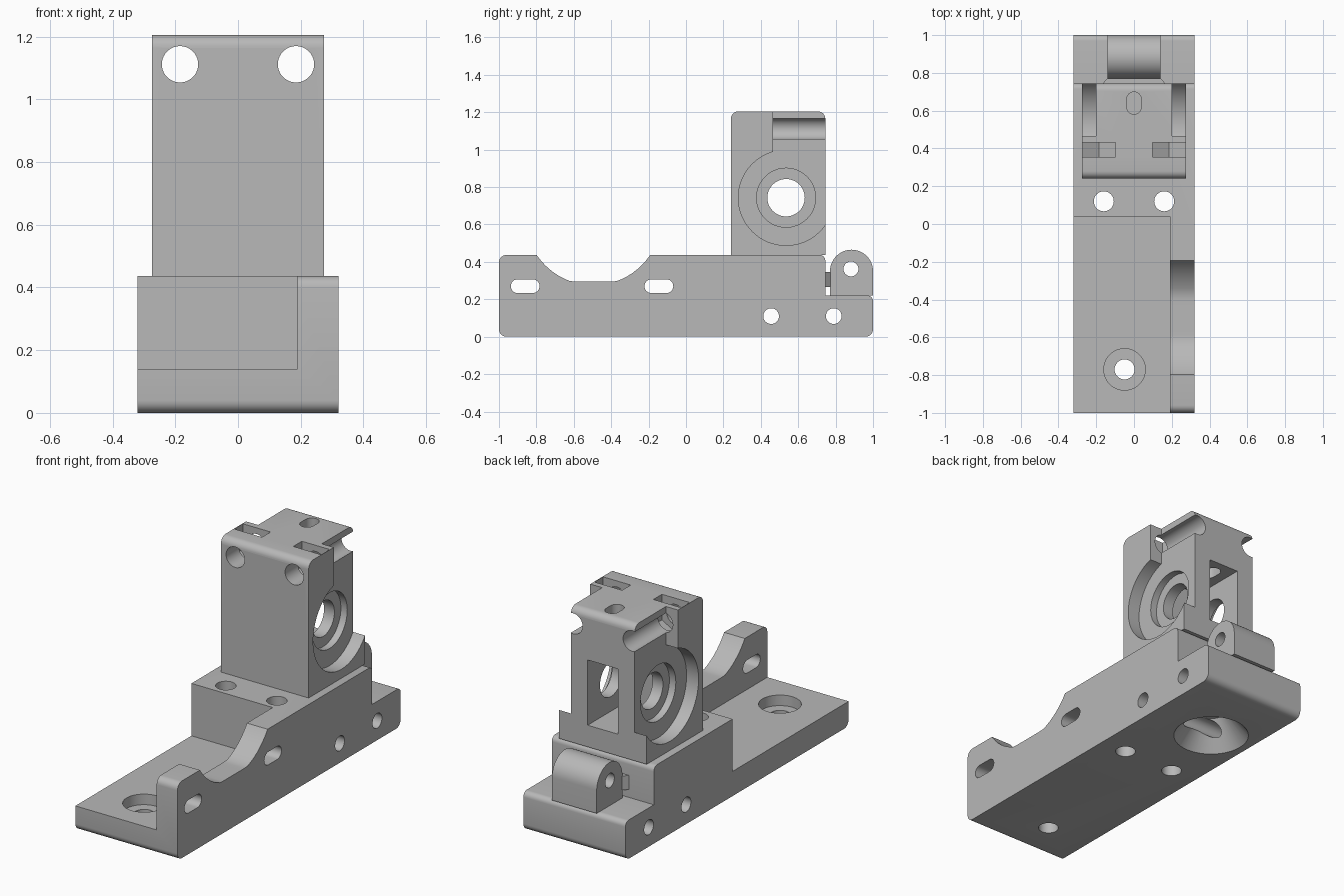
import bpy, bmesh, math
from mathutils import Vector

cube = bpy.data.objects.get("Cube")
if cube:
    bpy.data.objects.remove(cube, do_unlink=True)

grey = bpy.data.materials.new("plain_grey")
grey.use_nodes = True
COLOR = (0.48, 0.48, 0.48, 1)
grey.diffuse_color = COLOR
grey.node_tree.nodes["Principled BSDF"].inputs["Base Color"].default_value = COLOR


# Outline helpers
def circle(a, b, r, n=48, start=0.0):
    return [(a + r * math.cos(start + math.tau * i / n),
             b + r * math.sin(start + math.tau * i / n)) for i in range(n)]


def rect(a0, a1, b0, b1):
    return [(a0, b0), (a1, b0), (a1, b1), (a0, b1)]


def stadium(a, b, half, r, n=12):
    """Slot outline that is long in the first direction."""
    pts = []
    for side in (1, -1):
        for i in range(n + 1):
            t = side * math.pi / 2 * (-1) + math.pi * i / n
            if side < 0:
                t = math.pi / 2 + math.pi * i / n
            pts.append((a + side * half + r * math.cos(t), b + r * math.sin(t)))
    return pts


def rounded(corners, n=6):
    """Polygon with a fillet radius on each corner."""
    out = []
    for i, (a, b, r) in enumerate(corners):
        p = Vector((a, b))
        if r == 0:
            out.append((a, b))
            continue
        u = (Vector(corners[i - 1][:2]) - p).normalized() * r
        v = (Vector(corners[(i + 1) % len(corners)][:2]) - p).normalized() * r
        for k in range(n + 1):
            t = math.pi / 2 * k / n
            out.append(tuple(p + u * (1 - math.sin(t)) + v * (1 - math.cos(t))))
    return out


def prism(name, pts, axis, lo, hi, taper=1.0):
    """Extrude an outline along an axis; taper scales the far end."""
    place = {"x": lambda a, b, c: (c, a, b),
             "y": lambda a, b, c: (a, c, b),
             "z": lambda a, b, c: (a, b, c)}[axis]
    ca = sum(p[0] for p in pts) / len(pts)
    cb = sum(p[1] for p in pts) / len(pts)
    bm = bmesh.new()
    low = [bm.verts.new(place(a, b, lo)) for a, b in pts]
    top = [bm.verts.new(place(ca + (a - ca) * taper, cb + (b - cb) * taper, hi)) for a, b in pts]
    bm.faces.new(low)
    bm.faces.new(top)
    for i in range(len(pts)):
        j = (i + 1) % len(pts)
        bm.faces.new((low[i], low[j], top[j], top[i]))
    bmesh.ops.recalc_face_normals(bm, faces=bm.faces)
    mesh = bpy.data.meshes.new(name)
    bm.to_mesh(mesh)
    bm.free()
    mesh.materials.append(grey)
    obj = bpy.data.objects.new(name, mesh)
    bpy.context.collection.objects.link(obj)
    return obj


def cut(target, pts, axis, lo, hi, taper=1.0):
    cutter = prism("cutter", pts, axis, lo, hi, taper)
    cutter.hide_render = True
    mod = target.modifiers.new("cut", "BOOLEAN")
    mod.operation = "DIFFERENCE"
    mod.solver = "EXACT"
    mod.object = cutter
    bpy.context.view_layer.objects.active = target
    bpy.ops.object.modifier_apply(modifier=mod.name)
    bpy.data.objects.remove(cutter, do_unlink=True)


# Base: long stepped body with a low front shelf and a side wall
base = prism("base", rounded([(-1, 0, .04), (1, 0, .04), (1, .22, .03), (.745, .22, 0),
                              (.745, .437, .03), (-1, .437, .04)]), "x", -.32, .32)
cut(base, rect(-.5, .19, -1.2, .04), "z", .14, .6)
# Scoop in the side wall
cut(base, [(y, max(z, .295)) for y, z in circle(-.495, .64, .365, 72)], "x", .15, .4)
# Adjustment slots and cross holes
for y in (-.86, -.145):
    cut(base, stadium(y, .27, .04, .037), "x", .1, .4)
for y in (.455, .79):
    cut(base, circle(y, .11, .042, 32), "x", -.4, .4)
# Mounting holes
for x in (-.16, .16):
    cut(base, circle(x, .12, .053, 32), "z", -.1, .6)
cut(base, circle(-.05, -.77, .053, 32), "z", -.1, .3)
cut(base, circle(-.05, -.77, .11), "z", .08, .3)
# Funnel under the body and the feed hole above it
cut(base, circle(-.08, .545, .2), "z", -.001, .15, taper=.4)
cut(base, circle(0, .53, .045, 32), "z", .1, .6)

# Tower: upright block that carries the bearings
tower = prism("tower", rounded([(.24, .437, 0), (.745, .437, 0), (.745, 1.205, .04),
                                (.24, 1.205, .04)]), "x", -.275, .275)
for s in (-1, 1):
    def side_cut(pts, inner, outer):
        cut(tower, pts, "x", *sorted((s * inner, s * outer)))
    side_cut(circle(.535, .743, .255, 64), .2, .4)
    side_cut(rect(.465, .9, .743, 1.4), .2, .4)
    side_cut(circle(.535, .743, .158), .16, .25)
    # Screw holes and nut traps
    cut(tower, circle(s * .185, 1.112, .058, 40), "y", .1, .9)
    cut(tower, [(s * .185 - .087, 1.4), (s * .185 - .087, 1.06), (s * .185, 1.01),
                (s * .185 + .087, 1.06), (s * .185 + .087, 1.4)], "y", .355, .432)
# Axle bore, rear window, feed holes
cut(tower, circle(.535, .743, .1), "x", -.5, .5)
cut(tower, rect(-.095, .095, .56, .93), "y", .42, .9)
cut(tower, [(x, y) for y, x in stadium(.64, 0, .02, .039)], "z", .8, 1.4)
cut(tower, circle(0, .53, .045, 32), "z", .3, .7)

# Hinge lug on the rear ledge
arch = [(.77, .22), (1, .22)] + [(.885 + .115 * math.cos(math.pi * i / 24),
                                  .35 + .115 * math.sin(math.pi * i / 24)) for i in range(25)]
lug = prism("hinge_lug", arch, "x", -.14, .14)
cut(lug, circle(.882, .362, .04, 32), "x", -.3, .3)

# Web that ties the lug to the body
web = prism("hinge_web", [(-.165, .745), (.165, .745), (.14, .772), (-.14, .772)], "z", .265, .345)

for obj in (base, tower, lug):
    bpy.ops.object.select_all(action="DESELECT")
    obj.select_set(True)
    bpy.context.view_layer.objects.active = obj
    bpy.ops.object.shade_smooth_by_angle(angle=math.radians(30))
